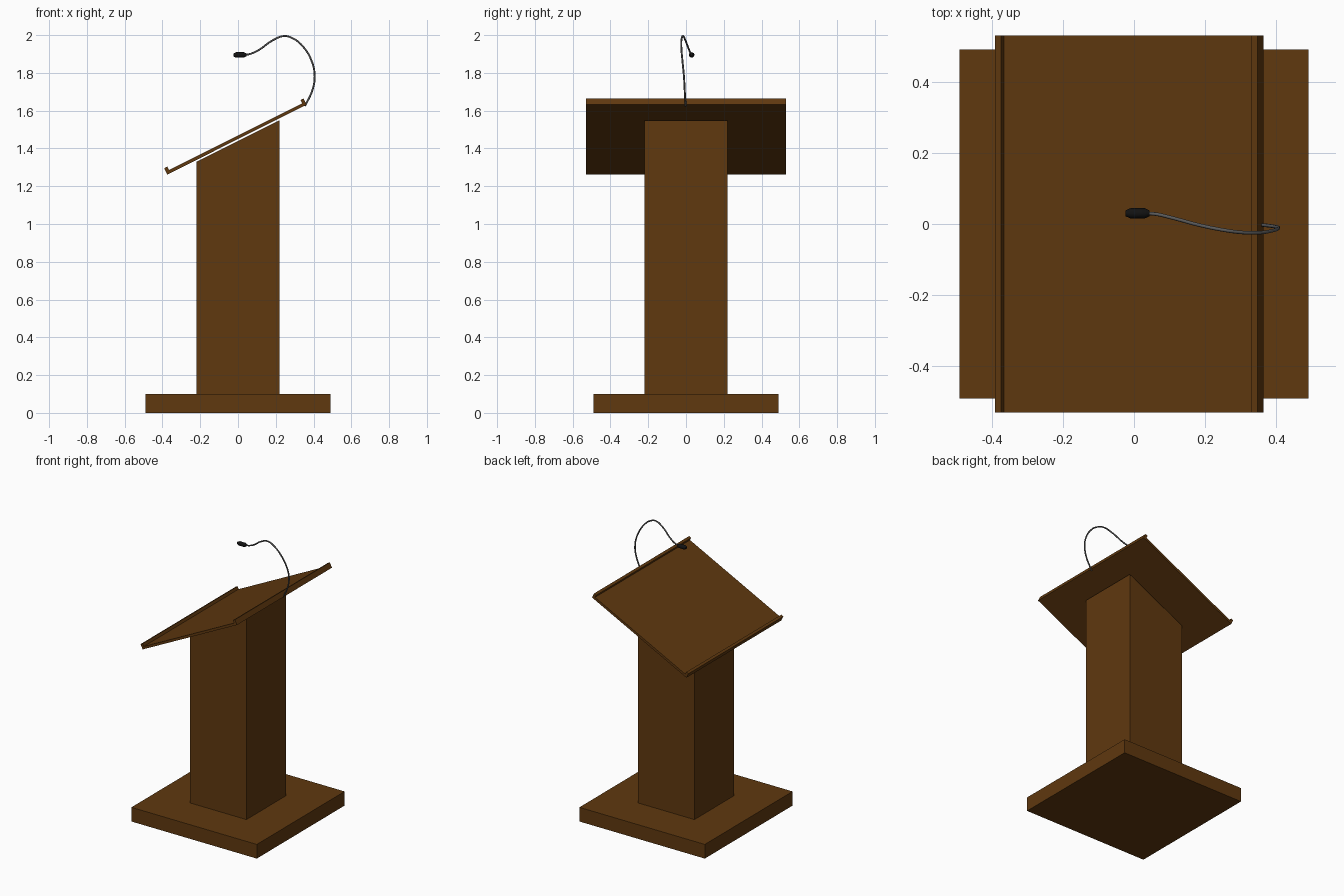
import bpy, bmesh, math
from mathutils import Vector

if "Cube" in bpy.data.objects:
    bpy.data.objects.remove(bpy.data.objects["Cube"])


def material(name, color):
    m = bpy.data.materials.new(name)
    m.diffuse_color = (*color, 1)
    m.use_nodes = True
    m.node_tree.nodes["Principled BSDF"].inputs["Base Color"].default_value = m.diffuse_color
    return m


wood = material("wood", (0.115, 0.04, 0.0048))
grey = material("neck_grey", (0.1, 0.1, 0.1))
black = material("mic_black", (0.006, 0.006, 0.006))


def prism(name, profile, half_y, mat):
    """Extrude an (x, z) outline symmetrically along y."""
    bm = bmesh.new()
    face = bm.faces.new([bm.verts.new((x, -half_y, z)) for x, z in profile])
    ext = bmesh.ops.extrude_face_region(bm, geom=[face])
    verts = [v for v in ext["geom"] if isinstance(v, bmesh.types.BMVert)]
    bmesh.ops.translate(bm, verts=verts, vec=(0, 2 * half_y, 0))
    bmesh.ops.recalc_face_normals(bm, faces=bm.faces)
    me = bpy.data.meshes.new(name)
    bm.to_mesh(me)
    bm.free()
    me.materials.append(mat)
    ob = bpy.data.objects.new(name, me)
    bpy.context.collection.objects.link(ob)
    return ob


# Base and slant-topped column
prism("base", [(-0.49, 0), (0.49, 0), (0.49, 0.1), (-0.49, 0.1)], 0.49, wood)
prism("column", [(-0.22, 0.1), (0.22, 0.1), (0.22, 1.549), (-0.22, 1.329)], 0.22, wood)

# Sloped reading board with a lip at each end, drawn in slope coordinates
LENGTH, THICK, LIP, LIP_W = 0.825, 0.017, 0.037, 0.018
slope = math.atan2(0.37, 0.738)
along = Vector((math.cos(slope), math.sin(slope)))
up = Vector((-along.y, along.x))
origin = Vector((-0.374, 1.262))
outline = [(0, 0), (LENGTH, 0), (LENGTH, LIP), (LENGTH - LIP_W, LIP),
           (LENGTH - LIP_W, THICK), (LIP_W, THICK), (LIP_W, LIP), (0, LIP)]
prism("reading_board", [origin + along * s + up * t for s, t in outline], 0.53, wood)

# Gooseneck
path = [(0.355, -0.002, 1.625), (0.394, -0.007, 1.709), (0.406, -0.011, 1.783),
        (0.389, -0.019, 1.865), (0.342, -0.025, 1.942), (0.294, -0.023, 1.981),
        (0.246, -0.016, 1.995), (0.183, -0.003, 1.972), (0.108, 0.017, 1.920),
        (0.060, 0.028, 1.899), (0.030, 0.030, 1.895)]
curve = bpy.data.curves.new("microphone_neck", "CURVE")
curve.dimensions = "3D"
curve.bevel_depth = 0.005
curve.bevel_resolution = 2
curve.resolution_u = 5
curve.use_fill_caps = True
spline = curve.splines.new("BEZIER")
spline.bezier_points.add(len(path) - 1)
for point, co in zip(spline.bezier_points, path):
    point.co = co
    point.handle_left_type = point.handle_right_type = "AUTO"
curve.materials.append(grey)
neck = bpy.data.objects.new("microphone_neck", curve)
bpy.context.collection.objects.link(neck)
bpy.context.view_layer.objects.active = neck
neck.select_set(True)
bpy.ops.object.convert(target="MESH")
bpy.ops.object.shade_smooth_by_angle(angle=math.radians(50))
neck.select_set(False)

# Microphone head, turned around the x axis
SIDES = 16
bm = bmesh.new()
rings = []
for x, r in [(-0.024, 0.008), (-0.010, 0.0145), (0.030, 0.0145), (0.044, 0.008)]:
    rings.append([bm.verts.new((x, 0.03 + r * math.cos(a), 1.895 + r * math.sin(a)))
                  for a in (2 * math.pi * i / SIDES for i in range(SIDES))])
for a, b in zip(rings, rings[1:]):
    for i in range(SIDES):
        j = (i + 1) % SIDES
        bm.faces.new((a[i], a[j], b[j], b[i]))
bm.faces.new(rings[0])
bm.faces.new(rings[-1])
bmesh.ops.recalc_face_normals(bm, faces=bm.faces)
me = bpy.data.meshes.new("microphone_head")
bm.to_mesh(me)
bm.free()
me.materials.append(black)
head = bpy.data.objects.new("microphone_head", me)
bpy.context.collection.objects.link(head)
bpy.context.view_layer.objects.active = head
head.select_set(True)
bpy.ops.object.shade_smooth_by_angle(angle=math.radians(30))
